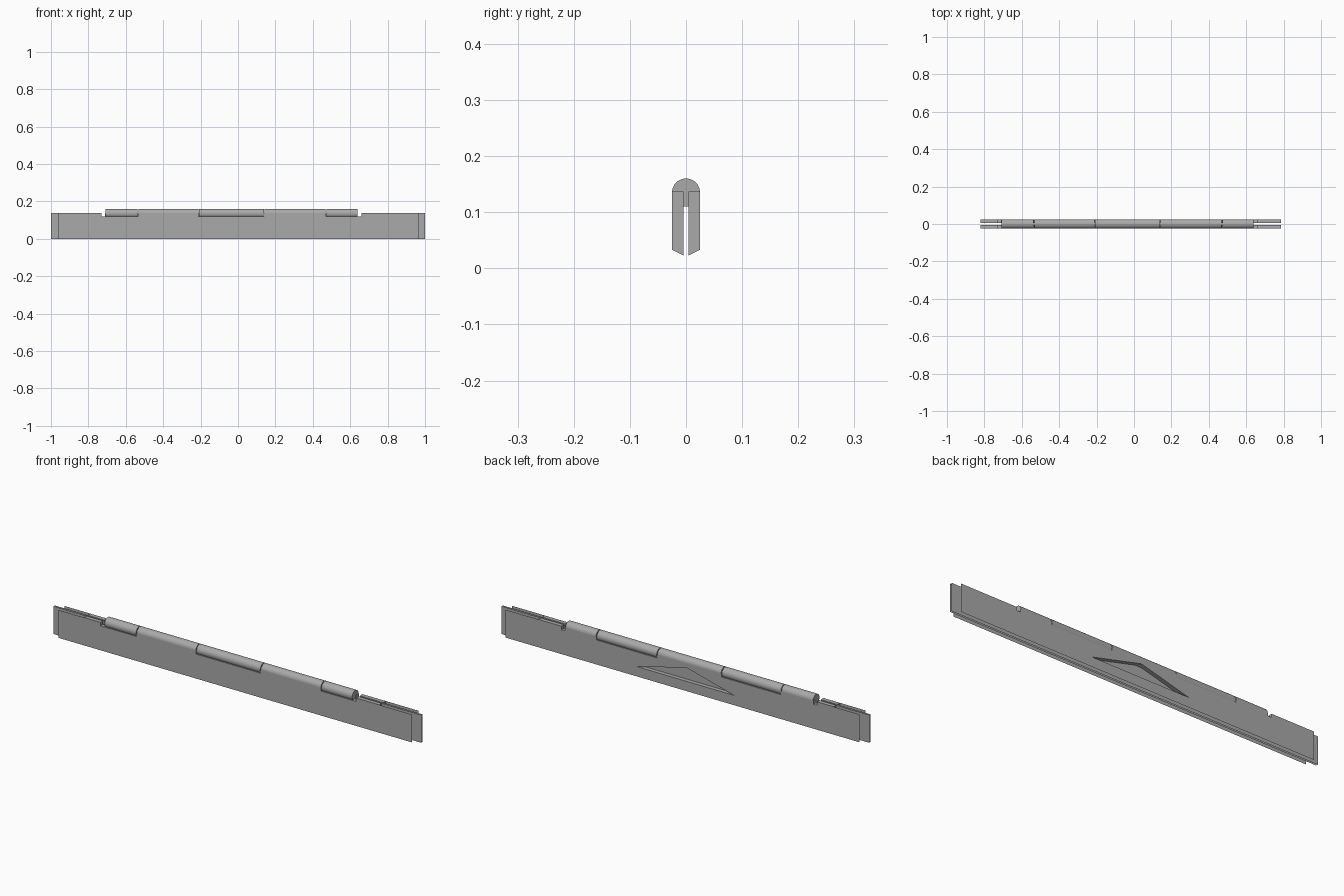
import bpy, bmesh, math
from mathutils import Matrix

cube = bpy.data.objects.get("Cube")
if cube:
    bpy.data.objects.remove(cube)

mat = bpy.data.materials.new("mid_grey")
mat.use_nodes = True
grey = (0.4, 0.4, 0.4, 1)
mat.diffuse_color = grey
mat.node_tree.nodes["Principled BSDF"].inputs["Base Color"].default_value = grey

OUTER, INNER = 0.025, 0.0045      # leaf faces, measured from the middle
TOP, LEDGE, AXIS = 0.137, 0.12, 0.135
KNUCKLES = [-0.71, -0.535, -0.21, 0.14, 0.47, 0.64]
CLEAR = 0.02                      # slot beyond the end knuckles
RECESS = [(0.25, 0.048), (-0.02, 0.115), (-0.28, 0.048)]


def finish(bm, name, smooth=False):
    mesh = bpy.data.meshes.new(name)
    bm.to_mesh(mesh)
    bm.free()
    obj = bpy.data.objects.new(name, mesh)
    bpy.context.collection.objects.link(obj)
    mesh.materials.append(mat)
    if smooth:
        bpy.ops.object.select_all(action='DESELECT')
        obj.select_set(True)
        bpy.context.view_layer.objects.active = obj
        bpy.ops.object.shade_smooth_by_angle(angle=math.radians(35))
    return obj


def leaf_outline(left, right, bottom, side):
    """Side outline whose top edge drops where the other leaf's knuckles turn."""
    start, end = KNUCKLES[0] - CLEAR, KNUCKLES[-1] + CLEAR
    pts = [(left, bottom), (left, TOP), (start, TOP), (start, LEDGE)]
    for i in range(len(KNUCKLES) - 1):
        if (i % 2 == 0) == (side > 0):      # knuckle held by this leaf
            a, b = KNUCKLES[i], KNUCKLES[i + 1]
            pts += [(a, LEDGE), (a, AXIS), (b, AXIS), (b, LEDGE)]
    return pts + [(end, LEDGE), (end, TOP), (right, TOP), (right, bottom)]


def plate(loops, y):
    """Flat sheet filled between an outline and an optional hole."""
    bm = bmesh.new()
    for loop in loops:
        vs = [bm.verts.new((x, y, z)) for x, z in loop]
        for a, b in zip(vs, vs[1:] + vs[:1]):
            bm.edges.new((a, b))
    bmesh.ops.triangle_fill(bm, edges=bm.edges[:], use_beauty=True,
                            normal=(0, -1, 0))
    return bm


for side, label in ((-1, "front"), (1, "back")):
    hole = [RECESS] if side > 0 else []

    # solid core with a slanted lower edge
    low, high = 0.023, 0.033
    bm = plate([leaf_outline(-0.82, 0.785, low, side)] + hole, side * INNER)
    new = bmesh.ops.extrude_face_region(bm, geom=bm.faces[:])["geom"]
    for v in new:
        if isinstance(v, bmesh.types.BMVert):
            v.co.y = side * (OUTER - 0.0003)
            if abs(v.co.z - low) < 1e-4:
                v.co.z = high
    bmesh.ops.recalc_face_normals(bm, faces=bm.faces[:])
    finish(bm, label + "_leaf_core")

    # thin facings on both sides of the core
    facings = (("outer", OUTER, -0.96, 0.965, hole), ("inner", INNER, -1, 1, []))
    for place, y, left, right, cut in facings:
        bm = plate([leaf_outline(left, right, 0, side)] + cut, side * y)
        outward = side if place == "outer" else -side
        for f in bm.faces:
            if f.normal.y * outward < 0:
                f.normal_flip()
        finish(bm, label + "_leaf_" + place + "_facing")

# hinge barrel, one cylinder for each knuckle
GAP = 0.002
for i, (a, b) in enumerate(zip(KNUCKLES, KNUCKLES[1:])):
    bm = bmesh.new()
    place = Matrix.Translation(((a + b) / 2, 0, AXIS))
    bmesh.ops.create_cone(bm, cap_ends=True, segments=40, radius1=OUTER,
                          radius2=OUTER, depth=b - a - 2 * GAP,
                          matrix=place @ Matrix.Rotation(math.pi / 2, 4, 'Y'))
    finish(bm, "hinge_knuckle_%d" % (i + 1), smooth=True)
